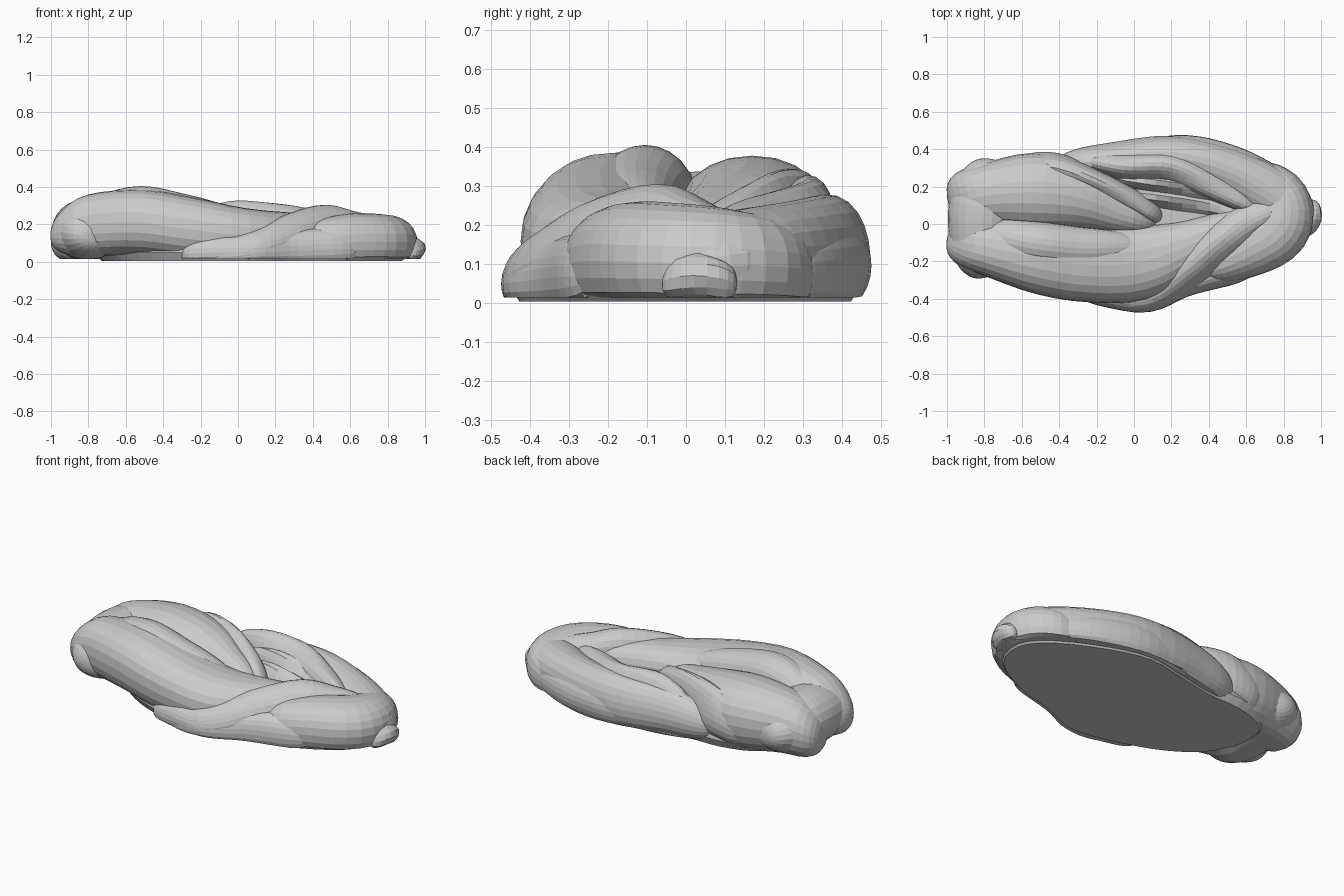
import bpy, bmesh, math
from mathutils import Vector

FLOOR = 0.014


def catmull(p, t):
    """Point on a Catmull-Rom spline of n-dimensional control points, t in 0..1."""
    n = len(p) - 1
    i = min(int(t * n), n - 1)
    f = t * n - i
    a, b, c, d = p[max(i - 1, 0)], p[i], p[i + 1], p[min(i + 2, n)]
    return [0.5 * (2 * q + (r - o) * f + (2 * o - 5 * q + 4 * r - s) * f ** 2
                   + (3 * q - o - 3 * r + s) * f ** 3) for o, q, r, s in zip(a, b, c, d)]


def finish(name, bm):
    bmesh.ops.recalc_face_normals(bm, faces=bm.faces)
    me = bpy.data.meshes.new(name)
    bm.to_mesh(me)
    bm.free()
    ob = bpy.data.objects.new(name, me)
    bpy.context.collection.objects.link(ob)
    return ob


def skin(bm, rings):
    rings = [[bm.verts.new(v) for v in r] for r in rings]
    n = len(rings[0])
    for a, b in zip(rings, rings[1:]):
        for k in range(n):
            bm.faces.new((a[k], a[(k + 1) % n], b[(k + 1) % n], b[k]))
    bm.faces.new(rings[0])
    bm.faces.new(rings[-1])


def rounded(v, power):
    return math.copysign(abs(v) ** power, v)


def strand(name, pts, cap=0.15, ridge=0.0, twist=2.0, steps=30, sides=24, power=1.0):
    """Dough rope; pts are (x, y, top z, half width, half height), flattened on the floor."""
    bm = bmesh.new()
    rings = []
    for i in range(steps + 1):
        t = 0.5 - 0.5 * math.cos(math.pi * i / steps)
        x, y, top, w, h = catmull(pts, t)
        a = catmull(pts, max(t - 0.01, 0))
        b = catmull(pts, min(t + 0.01, 1))
        side = Vector((-(b[1] - a[1]), b[0] - a[0], 0)).normalized()
        e = min(1, t / cap, (1 - t) / cap)
        s = max(0.04, math.sqrt(max(0, 1 - (1 - e) ** 2)))
        ring = []
        for k in range(sides):
            ang = 2 * math.pi * k / sides
            r = s * (1 + ridge * math.cos(3 * ang + twist * math.pi * t))
            v = Vector((x, y, top - h)) + side * (w * r * rounded(math.cos(ang), power))
            v.z = max(FLOOR, v.z + h * r * rounded(math.sin(ang), power))
            ring.append(v)
        rings.append(ring)
    skin(bm, rings)
    return finish(name, bm)


# Flat-bottomed dough base, stopping short of the raised left end
outline = [(-0.76, 0), (-0.77, 0.18), (-0.68, 0.29), (-0.48, 0.35), (-0.25, 0.36), (0, 0.41),
           (0.25, 0.45), (0.5, 0.39), (0.8, 0.24), (0.93, 0.08), (0.87, -0.13), (0.6, -0.29),
           (0.35, -0.36), (0.15, -0.44), (0, -0.45), (-0.25, -0.39), (-0.48, -0.3), (-0.66, -0.17)]
n = 54
bm = bmesh.new()
skin(bm, [[(x * s, y * s, z) for x, y in
           (catmull(outline + outline[:1], k / n) for k in range(n))]
          for s, z in ((0.94, 0.004), (1.0, 0.05), (0.97, 0.11), (0.75, 0.15), (0.35, 0.16))])
finish("dough_base", bm)

# Rounded left end and its two fat strands
strand("left_end_lobe", [(-0.74, -0.27, 0.26, 0.17, 0.12), (-0.8, -0.11, 0.32, 0.18, 0.155),
                         (-0.8, 0.1, 0.335, 0.19, 0.165), (-0.73, 0.34, 0.29, 0.19, 0.14)], cap=0.35)
strand("front_left_strand", [(-1.0, -0.08, 0.26, 0.13, 0.12), (-0.8, -0.12, 0.36, 0.15, 0.165),
                             (-0.5, -0.18, 0.385, 0.195, 0.175), (-0.22, -0.22, 0.34, 0.2, 0.17),
                             (0.05, -0.2, 0.285, 0.2, 0.15), (0.33, -0.1, 0.26, 0.13, 0.13),
                             (0.66, 0.06, 0.24, 0.08, 0.1)], power=0.87)
strand("left_top_bulge", [(-0.86, -0.02, 0.31, 0.08, 0.08), (-0.65, -0.08, 0.385, 0.11, 0.11),
                          (-0.48, -0.11, 0.403, 0.12, 0.12), (-0.25, -0.13, 0.355, 0.11, 0.1),
                          (0.05, -0.12, 0.29, 0.09, 0.08)], cap=0.25)
strand("back_left_strand", [(-0.99, 0.1, 0.26, 0.16, 0.14), (-0.8, 0.15, 0.345, 0.17, 0.17),
                            (-0.54, 0.17, 0.377, 0.21, 0.2), (-0.29, 0.14, 0.345, 0.18, 0.18),
                            (-0.08, 0.06, 0.285, 0.12, 0.15), (0.12, -0.01, 0.22, 0.07, 0.1)],
       power=0.93)

# Twisted ropes along the back
strand("back_diagonal_rope", [(-0.62, 0.31, 0.25, 0.06, 0.12), (-0.42, 0.3, 0.325, 0.08, 0.14),
                              (-0.2, 0.22, 0.335, 0.07, 0.14), (0.0, 0.12, 0.285, 0.06, 0.12),
                              (0.15, 0.02, 0.21, 0.05, 0.1)], ridge=0.06)
strand("back_outer_strand", [(-0.42, 0.31, 0.2, 0.07, 0.1), (-0.15, 0.34, 0.26, 0.09, 0.13),
                             (0.2, 0.355, 0.275, 0.12, 0.15), (0.5, 0.28, 0.265, 0.13, 0.15),
                             (0.78, 0.13, 0.24, 0.14, 0.14), (0.93, -0.02, 0.19, 0.09, 0.1)],
       ridge=0.03)
strand("back_inner_rope", [(-0.28, 0.35, 0.24, 0.05, 0.1), (-0.05, 0.31, 0.315, 0.08, 0.12),
                           (0.2, 0.3, 0.31, 0.08, 0.12), (0.42, 0.2, 0.285, 0.07, 0.12),
                           (0.68, 0.07, 0.23, 0.05, 0.1)], ridge=0.07)
strand("back_low_rope", [(-0.35, 0.3, 0.14, 0.06, 0.09), (0.0, 0.37, 0.19, 0.07, 0.1),
                         (0.28, 0.395, 0.205, 0.08, 0.11), (0.55, 0.33, 0.195, 0.08, 0.11),
                         (0.8, 0.2, 0.17, 0.08, 0.1)])

# Thin torn dough inside the centre hollow
for i, (y, top) in enumerate(((0.14, 0.22), (0.22, 0.26))):
    strand("hollow_fold_%d" % (i + 1),
           [(-0.1, y + 0.03, top - 0.02, 0.04, 0.08), (0.12, y, top, 0.06, 0.1),
            (0.4, y - 0.04, top - 0.02, 0.05, 0.08), (0.6, y - 0.1, top - 0.03, 0.03, 0.07)],
           ridge=0.12, steps=18, sides=14)

# Front ropes passing under and crossing up to the right
strand("front_low_rope", [(-0.3, -0.33, 0.12, 0.07, 0.08), (-0.12, -0.37, 0.14, 0.08, 0.09),
                          (0.08, -0.39, 0.14, 0.08, 0.09), (0.3, -0.31, 0.17, 0.07, 0.11),
                          (0.65, -0.2, 0.19, 0.1, 0.12)])
strand("front_crossing_rope", [(-0.16, -0.41, 0.1, 0.05, 0.07), (0.08, -0.38, 0.16, 0.09, 0.09),
                               (0.28, -0.25, 0.255, 0.1, 0.12), (0.48, -0.08, 0.308, 0.1, 0.14),
                               (0.64, 0.03, 0.27, 0.09, 0.12), (0.82, 0.1, 0.23, 0.06, 0.1)],
       ridge=0.05)

# Smooth right-hand lobe and its pinched tail
strand("right_end_lobe", [(0.34, -0.26, 0.2, 0.08, 0.12), (0.57, -0.15, 0.255, 0.15, 0.15),
                          (0.76, -0.02, 0.255, 0.18, 0.15), (0.78, 0.14, 0.235, 0.15, 0.14),
                          (0.62, 0.28, 0.19, 0.1, 0.12)], power=0.93)
strand("right_tail", [(0.9, -0.05, 0.1, 0.05, 0.05), (0.95, 0.03, 0.13, 0.05, 0.06),
                      (0.94, 0.13, 0.1, 0.05, 0.05)], cap=0.3, ridge=0.08, steps=14, sides=12)
